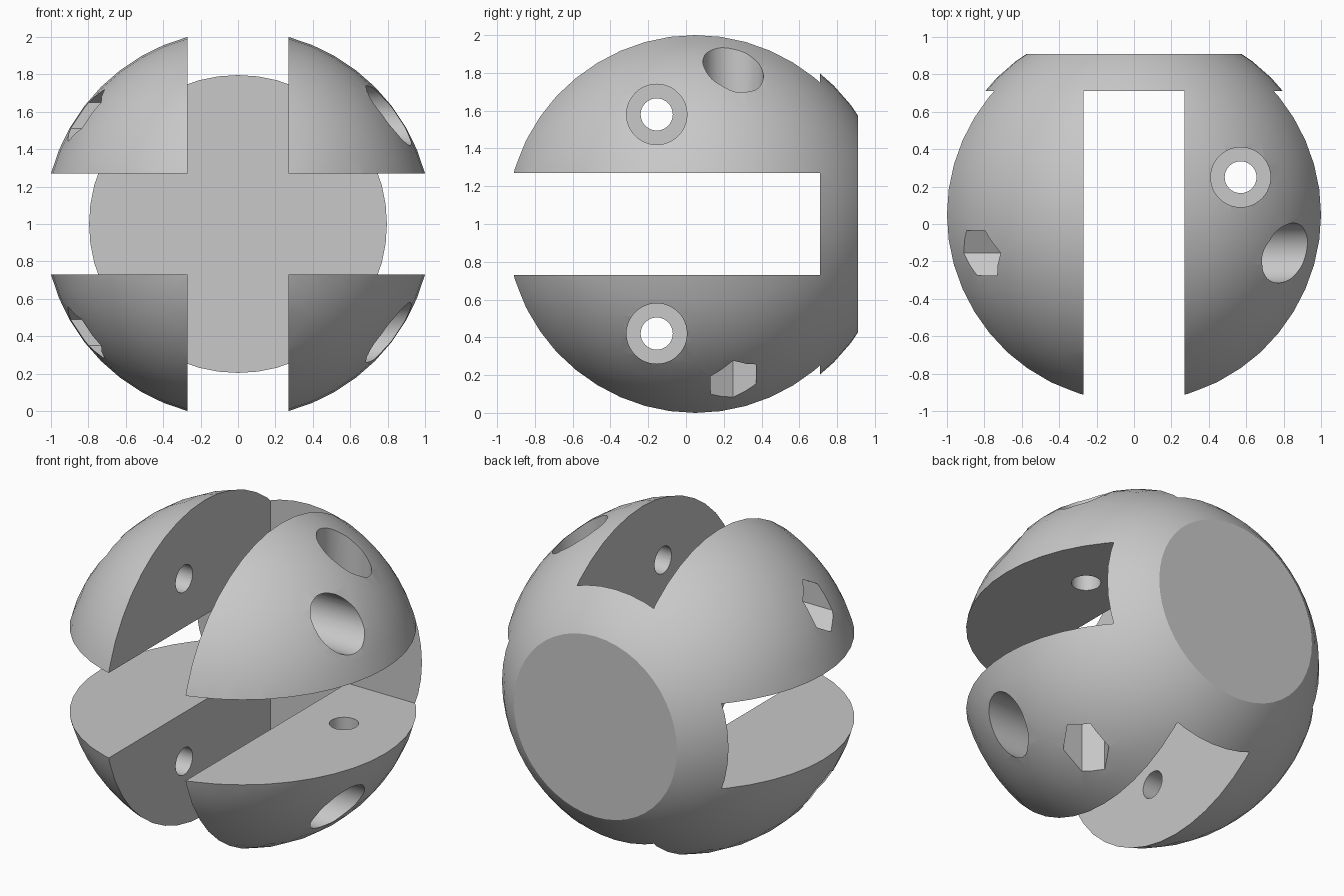
import bpy
import math

default = bpy.data.objects.get("Cube")
if default:
    bpy.data.objects.remove(default, do_unlink=True)

RADIUS, CENTRE_Y = 1.036, 0.05
SLOT, SLOT_END = 0.54, 0.71      # slot width, and the y where slots stop
FLAT_Y = 0.91                    # flat rear face
SEAT = 0.47                      # distance of bolt seats from the mid planes

grey = bpy.data.materials.new("plain_grey")
grey.use_nodes = True
grey.diffuse_color = (0.58, 0.58, 0.58, 1)
grey.node_tree.nodes["Principled BSDF"].inputs["Base Color"].default_value = (0.58, 0.58, 0.58, 1)

cutters = []


def cut_box(name, centre, size):
    bpy.ops.mesh.primitive_cube_add(size=1, location=centre)
    ob = bpy.context.object
    ob.name, ob.scale = name, size
    cutters.append(ob)


def cut_rod(name, axis, centre, start, end, radius, sides=48):
    """Prism along x or z, running from start to end on that axis."""
    x, y, z = centre
    mid = (start + end) / 2
    along_x = axis == "x"
    bpy.ops.mesh.primitive_cylinder_add(
        vertices=sides, radius=radius, depth=abs(end - start),
        location=(mid, y, z) if along_x else (x, y, mid),
        rotation=(0, math.pi / 2, 0) if along_x else (0, 0, math.pi / 2))
    ob = bpy.context.object
    ob.name = name
    if sides == 6 and along_x:      # hexagon corners point up and down
        ob.rotation_euler = (math.pi / 2, 0, math.pi / 2)
    cutters.append(ob)


# Ball body, with its poles on the y axis
bpy.ops.mesh.primitive_uv_sphere_add(segments=48, ring_count=24, radius=RADIUS,
                                     location=(0, CENTRE_Y, 1),
                                     rotation=(math.pi / 2, 0, 0))
ball = bpy.context.object
ball.name = "slotted_ball"
bpy.ops.object.transform_apply(location=True, rotation=True, scale=True)

# Flat back and the crossed slots
cut_box("rear_cutter", (0, FLAT_Y + 0.5, 1), (3, 1, 3))
slot_mid, slot_len = SLOT_END - 1.5, 3
cut_box("upright_slot_cutter", (0, slot_mid, 1), (SLOT, slot_len, 3))
cut_box("level_slot_cutter", (0, slot_mid, 1), (3, slot_len, SLOT))

# Cross bolts through the upper and lower lobes: round seat left, nut seat right
for z in (1.58, 0.42):
    spot = (0, -0.155, z)
    cut_rod("bolt_hole_cutter", "x", spot, -1.5, 1.5, 0.085)
    cut_rod("bolt_seat_cutter", "x", spot, SEAT, 1.5, 0.16)
    cut_rod("nut_seat_cutter", "x", spot, -1.5, -SEAT, 0.14, 6)

# Upright bolt through the left lobes: round seat on top, nut seat below
spot = (0.57, 0.25, 0)
cut_rod("bolt_hole_cutter", "z", spot, -0.5, 2.5, 0.085)
cut_rod("bolt_seat_cutter", "z", spot, 1 + SEAT, 2.5, 0.16)
cut_rod("nut_seat_cutter", "z", spot, -0.5, 1 - SEAT, 0.14, 6)
# Hexagon corners of the lower nut seat point left and right
cutters[-1].rotation_euler = (0, 0, math.pi / 6)

for cutter in cutters:
    cutter.hide_render = True
    mod = ball.modifiers.new(cutter.name, "BOOLEAN")
    mod.operation, mod.solver, mod.object = "DIFFERENCE", "EXACT", cutter

# Bake the cuts and drop the cutters
bpy.context.view_layer.update()
graph = bpy.context.evaluated_depsgraph_get()
mesh = bpy.data.meshes.new_from_object(ball.evaluated_get(graph))
ball.modifiers.clear()
ball.data = mesh
for cutter in cutters:
    bpy.data.objects.remove(cutter, do_unlink=True)

mesh.materials.clear()
mesh.materials.append(grey)
for face in mesh.polygons:
    face.material_index = 0

bpy.ops.object.select_all(action="DESELECT")
ball.select_set(True)
bpy.context.view_layer.objects.active = ball
bpy.ops.object.shade_smooth_by_angle(angle=math.radians(25))
